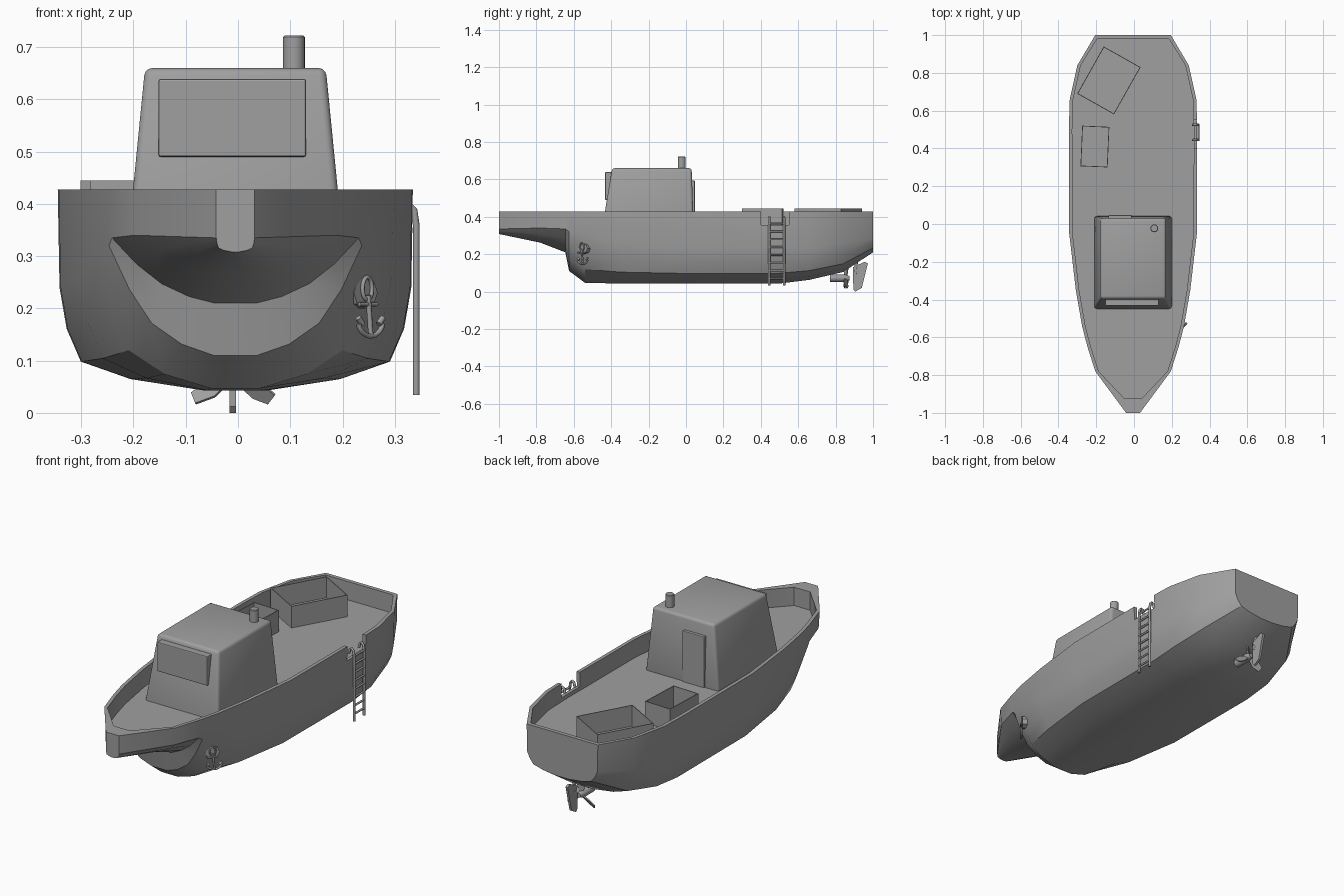
import bpy, bmesh, math
from mathutils import Matrix, Vector

if "Cube" in bpy.data.objects:
    bpy.data.objects.remove(bpy.data.objects["Cube"], do_unlink=True)

grey = bpy.data.materials.new("plain_grey")
grey.use_nodes = True
COLOUR = (0.35, 0.35, 0.35, 1)
grey.diffuse_color = COLOUR
for node in grey.node_tree.nodes:
    if node.type == 'BSDF_PRINCIPLED':
        node.inputs["Base Color"].default_value = COLOUR

MID = -0.005  # centre line of the hull


def activate(obj):
    bpy.ops.object.select_all(action='DESELECT')
    obj.select_set(True)
    bpy.context.view_layer.objects.active = obj


def smooth(obj, angle=30):
    activate(obj)
    bpy.ops.object.shade_smooth_by_angle(angle=math.radians(angle))


def apply(obj, kind, **settings):
    mod = obj.modifiers.new(kind, kind)
    for key, value in settings.items():
        setattr(mod, key, value)
    activate(obj)
    bpy.ops.object.modifier_apply(modifier=mod.name)


def loft(name, rings, matrix=Matrix()):
    """Skin equal rings of points and cap both ends."""
    bm = bmesh.new()
    loops = [[bm.verts.new(matrix @ Vector(p)) for p in ring] for ring in rings]
    for a, b in zip(loops, loops[1:]):
        for i in range(len(a)):
            j = (i + 1) % len(a)
            bm.faces.new((a[i], a[j], b[j], b[i]))
    bm.faces.new(loops[0])
    bm.faces.new(loops[-1])
    bmesh.ops.recalc_face_normals(bm, faces=bm.faces)
    mesh = bpy.data.meshes.new(name)
    bm.to_mesh(mesh)
    bm.free()
    mesh.materials.append(grey)
    obj = bpy.data.objects.new(name, mesh)
    bpy.context.collection.objects.link(obj)
    return obj


def rect(x0, x1, y0, y1, z):
    return [(x0, y0, z), (x1, y0, z), (x1, y1, z), (x0, y1, z)]


def box(name, x, y, z):
    return loft(name, [rect(*x, *y, h) for h in z])


def disc(radius, z, sides=20):
    turn = [math.tau * i / sides for i in range(sides)]
    return [(radius * math.cos(a), radius * math.sin(a), z) for a in turn]


def tube(name, points, radius, cyclic=False):
    curve = bpy.data.curves.new(name, 'CURVE')
    curve.dimensions = '3D'
    curve.bevel_depth = radius
    curve.bevel_resolution = 2
    curve.use_fill_caps = True
    spline = curve.splines.new('POLY')
    spline.points.add(len(points) - 1)
    for target, p in zip(spline.points, points):
        target.co = (*p, 1)
    spline.use_cyclic_u = cyclic
    curve.materials.append(grey)
    obj = bpy.data.objects.new(name, curve)
    bpy.context.collection.objects.link(obj)
    activate(obj)
    bpy.ops.object.convert(target='MESH')
    smooth(bpy.context.object, 50)


# Hull: full and flared cross-sections blended along the length
FULL = [(.18, 0), (.59, .11), (.87, .28), (.95, .6), (.99, 1)]
FLARED = [(.16, 0), (.34, .1), (.55, .3), (.76, .6), (.97, 1)]
RAIL, DECK = .428, .335
# y, half width, keel height, height of the side's lower edge, flare
stations = [
    (-1, .037, .308, .335, 0), (-.78, .2, .262, .34, 1),
    (-.645, .243, .21, .335, .9), (-.625, .248, .11, .32, .7),
    (-.54, .27, .047, .3, .35), (-.35, .303, .043, .26, .1),
    (-.05, .338, .043, .24, 0), (.5, .34, .043, .24, 0),
    (.66, .335, .063, .24, 0), (.84, .295, .105, .26, 0),
    (1, .2, .21, .29, .2)]


def section(y, width, keel, edge, flare):
    half = []
    for (fx, fz), (vx, vz) in zip(FULL, FLARED):
        half.append((width * (fx + (vx - fx) * flare),
                     keel + (edge - keel) * (fz + (vz - fz) * flare)))
    half.append((width, RAIL))
    return ([(MID + x, y, z) for x, z in half]
            + [(MID - x, y, z) for x, z in reversed(half)])


hull = loft("hull", [section(*s) for s in stations])

# Sunken deck inside the bulwark, and the boarding gap on the left side
inner = [(.045, -.925)] + [(s[1] - .018, s[0]) for s in stations[1:-1]] + [(.19, .98)]
outline = [(MID + x, y) for x, y in inner] + [(MID - x, y) for x, y in reversed(inner)]
well = loft("deck_cutter", [[(x, y, z) for x, y in outline] for z in (DECK, .6)])
gap = box("gap_cutter", (.28, .4), (.4, .55), (.355, .6))
for cutter in (well, gap):
    cutter.hide_render = True
    apply(hull, 'BOOLEAN', operation='DIFFERENCE', object=cutter, solver='EXACT')
    bpy.data.objects.remove(cutter, do_unlink=True)
smooth(hull, 28)

# Wheelhouse with rounded edges
cabin = loft("wheelhouse", [rect(-.212, .202, -.452, .042, .315),
                            rect(-.178, .168, -.395, .03, .66)])
apply(cabin, 'BEVEL', width=.014, segments=3)
smooth(cabin, 40)

# Front window, rear door and chimney
window = box("front_window", (-.152, .13), (-.432, -.39), (.49, .639))
apply(window, 'BEVEL', width=.004, segments=2)
door = box("rear_door", (-.135, -.013), (.02, .047), (DECK - .01, .593))
apply(door, 'BEVEL', width=.003, segments=2)
chimney = loft("chimney", [disc(.021, .64), disc(.021, .719), disc(.018, .722)],
               Matrix.Translation((.107, -.023, 0)))
smooth(chimney)


# Open crates on the aft deck
def crate(name, x, y, width, length, angle):
    wall = .004
    rings = []
    for inset, z in ((0, DECK - .003), (0, .445), (wall, .445), (wall, DECK + .004)):
        w, l = width / 2 - inset, length / 2 - inset
        rings.append(rect(-w, w, -l, l, z))
    place = Matrix.Translation((x, y, 0)) @ Matrix.Rotation(math.radians(angle), 4, 'Z')
    loft(name, rings, place)


crate("large_crate", -.133, .76, .224, .287, -29.4)
crate("small_crate", -.207, .41, .144, .215, -2.5)

# Boarding ladder with hooked rails
for side, y in (("front", .445), ("rear", .525)):
    tube("ladder_rail_" + side,
         [(.312, y, .37), (.318, y, .393), (.328, y, .398), (.337, y, .388),
          (.341, y, .36), (.341, y, .034)], .0065)
for i in range(8):
    z = .07 + i * .042
    tube("ladder_rung", [(.341, .445, z), (.341, .525, z)], .005)

# Propeller, shaft and rudder
hub = loft("propeller_shaft", [disc(.02, -.08), disc(.02, 0), disc(.011, .025)],
           Matrix.Translation((-.01, .85, .072)) @ Matrix.Rotation(-math.pi / 2, 4, 'X'))
smooth(hub)
blade = [(.008, -.008), (.055, -.02), (.085, -.014), (.088, .012), (.05, .02), (.008, .008)]
for i in range(3):
    spin = Matrix.Rotation(math.radians(30 + 120 * i), 4, 'Y')
    pitch = Matrix.Rotation(math.radians(35), 4, 'X')
    loft("propeller_blade", [[(r, t, w) for r, w in blade] for t in (-.003, .003)],
         Matrix.Translation((-.01, .855, .07)) @ spin @ pitch)
fin = [(.895, .012), (.905, 0), (.94, .02), (.972, .15), (.955, .16), (.892, .13)]
loft("rudder", [[(x, y, z) for y, z in fin] for x in (-.016, -.004)])
tube("rudder_post", [(-.01, .905, .09), (-.01, .915, .2)], .008)

# Anchor on the left bow, laid out on a plane along the hull side
along, out = Vector((.65, .76, 0)), Vector((.76, -.65, 0))


def on_bow(u, z, lift=.004):
    return Vector((.24, -.55, z)) + along * u + out * lift


def arc(cu, cz, ru, rz, start, end, steps, lift=.004):
    angles = [math.radians(start + (end - start) * i / steps) for i in range(steps + 1)]
    return [on_bow(cu + ru * math.cos(a), cz + rz * math.sin(a), lift) for a in angles]


pad = [arc(0, .23, .035, .03, 0, 315, 7, lift) for lift in (-.03, .006)]
loft("anchor_pad", pad)
tube("anchor_ring", arc(0, .238, .014, .022, 0, 337.5, 15, .01), .004, True)
tube("anchor_stock", [on_bow(-.026, .208, .012), on_bow(.026, .208, .012)], .004)
tube("anchor_shank", [on_bow(0, .225, .012), on_bow(.008, .148, .012)], .005)
tube("anchor_arms", arc(.007, .175, .036, .028, 190, 350, 10, .012), .005)
for side in (-1, 1):
    tip = on_bow(.007 + side * .036, .182, .012)
    tube("anchor_fluke", [tip, tip + along * side * -.012 + Vector((0, 0, -.012))], .006)
